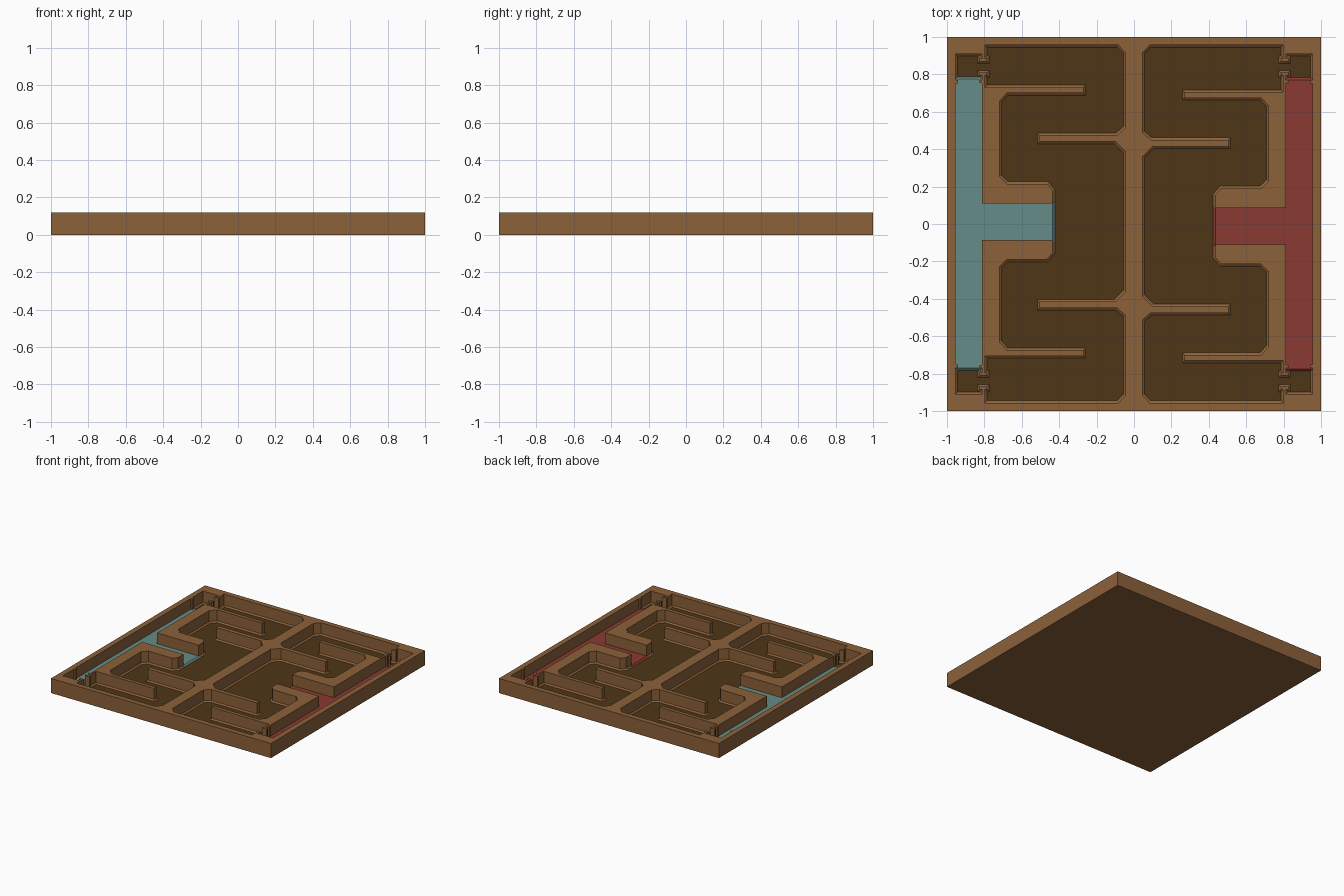
import bpy, bmesh
from mathutils import Vector

if "Cube" in bpy.data.objects:
    bpy.data.objects.remove(bpy.data.objects["Cube"])

TOP, FLOOR, FOOT_Z, FOOT = 0.12, 0.02, 0.03, 0.012
MID = 0.0125            # inner walls of the left half mirror about this y


def material(name, rgb):
    m = bpy.data.materials.new(name)
    m.diffuse_color = (*rgb, 1)
    m.use_nodes = True
    m.node_tree.nodes["Principled BSDF"].inputs["Base Color"].default_value = m.diffuse_color
    return m


WOOD = material("wood", (0.26, 0.12, 0.042))
DARK = material("dark_floor", (0.076, 0.037, 0.008))
TEAL = material("teal", (0.127, 0.262, 0.242))
RED = material("red", (0.26, 0.042, 0.032))


def mirror(pts):
    """Reflect front to back; reversed so the loop can continue."""
    return [(x, 2 * (MID if abs(y) < 0.75 else 0) - y) for x, y in reversed(pts)]


def turn(pts):
    return [(-x, -y) for x, y in pts]


def offset(pts, d):
    """Mitred outward offset of a closed outline."""
    n = len(pts)
    area = sum(pts[i - 1][0] * pts[i][1] - pts[i][0] * pts[i - 1][1] for i in range(n))
    s = d if area > 0 else -d
    out = []
    for i in range(n):
        a, b, c = (Vector(pts[k % n]) for k in (i - 1, i, i + 1))
        u, v = (b - a).normalized(), (c - b).normalized()
        n1, n2 = Vector((u.y, -u.x)), Vector((v.y, -v.x))
        out.append(tuple(b + (n1 + n2) * s / (1 + n1.dot(n2))))
    return out


def ring(bm, pts, z):
    vs = [bm.verts.new((x, y, z)) for x, y in pts]
    return vs, [bm.edges.new((vs[i - 1], vs[i])) for i in range(len(vs))]


def bridge(bm, a, b):
    for i in range(len(a)):
        bm.faces.new((a[i - 1], a[i], b[i], b[i - 1]))


def fill(bm, edges, mat=0):
    res = bmesh.ops.triangle_fill(bm, edges=edges, use_beauty=True, normal=(0, 0, 1))
    for f in res["geom"]:
        if isinstance(f, bmesh.types.BMFace):
            f.material_index = mat


def finish(bm, name, mats):
    bmesh.ops.recalc_face_normals(bm, faces=bm.faces)
    me = bpy.data.meshes.new(name)
    bm.to_mesh(me)
    bm.free()
    for m in mats:
        me.materials.append(m)
    bpy.context.collection.objects.link(bpy.data.objects.new(name, me))


# Left recess: outer lane wall, corner pocket, doorway, then the central wall
half = [(-.955, .75), (-.942, .75), (-.942, .77), (-.955, .77), (-.955, .91),
        (-.812, .91), (-.812, .885), (-.825, .885), (-.825, .87), (-.785, .87),
        (-.785, .885), (-.797, .885), (-.797, .957), (-.085, .957), (-.045, .915),
        (-.045, .515), (-.09, .475), (-.505, .475), (-.505, .44), (-.1, .44),
        (-.045, .385)]
pit = half + mirror(half)

# Hooked wall between lane and recess
hook = [(-.812, .11), (-.812, .755), (-.825, .755), (-.825, .77), (-.812, .77),
        (-.812, .795), (-.825, .795), (-.825, .81), (-.785, .81), (-.785, .795),
        (-.797, .795), (-.797, .73), (-.27, .73), (-.27, .70), (-.68, .70),
        (-.72, .655), (-.72, .255), (-.68, .215), (-.465, .215), (-.435, .18),
        (-.435, .11)]

# Tray: block with two recesses, footed walls and dark floors
bm = bmesh.new()
square = [(-1, -1), (1, -1), (1, 1), (-1, 1)]
low, _ = ring(bm, square, 0)
high, rim = ring(bm, square, TOP)
bridge(bm, low, high)
bm.faces.new(low)


def wall(pts, d):
    t, te = ring(bm, pts, TOP)
    m, _ = ring(bm, pts, FOOT_Z)
    f, fe = ring(bm, offset(pts, d), FLOOR)
    bridge(bm, t, m)
    bridge(bm, m, f)
    return te, fe


for place in (list, turn):
    top_edges, floor_edges = wall(place(pit), -FOOT)
    rim += top_edges
    for island in (hook, mirror(hook)):
        te, fe = wall(place(island), FOOT)
        fill(bm, te)
        floor_edges += fe
    fill(bm, floor_edges, 1)
fill(bm, rim)
finish(bm, "maze_tray", [WOOD, DARK])

# T-shaped coloured lanes with sloping ends
tee = [(-.955, -.77), (-.812, -.77), (-.812, MID - .0975), (-.435, MID - .0975),
       (-.435, MID + .0975), (-.812, MID + .0975), (-.812, .775), (-.955, .775)]
for name, place, mat in (("left_lane", list, TEAL), ("right_lane", turn, RED)):
    bm = bmesh.new()
    t, _ = ring(bm, place(tee), FOOT_Z + .001)
    f, _ = ring(bm, offset(place(tee), FOOT), FLOOR)
    bridge(bm, t, f)
    bm.faces.new(t)
    bm.faces.new(f)
    finish(bm, name, [mat])
